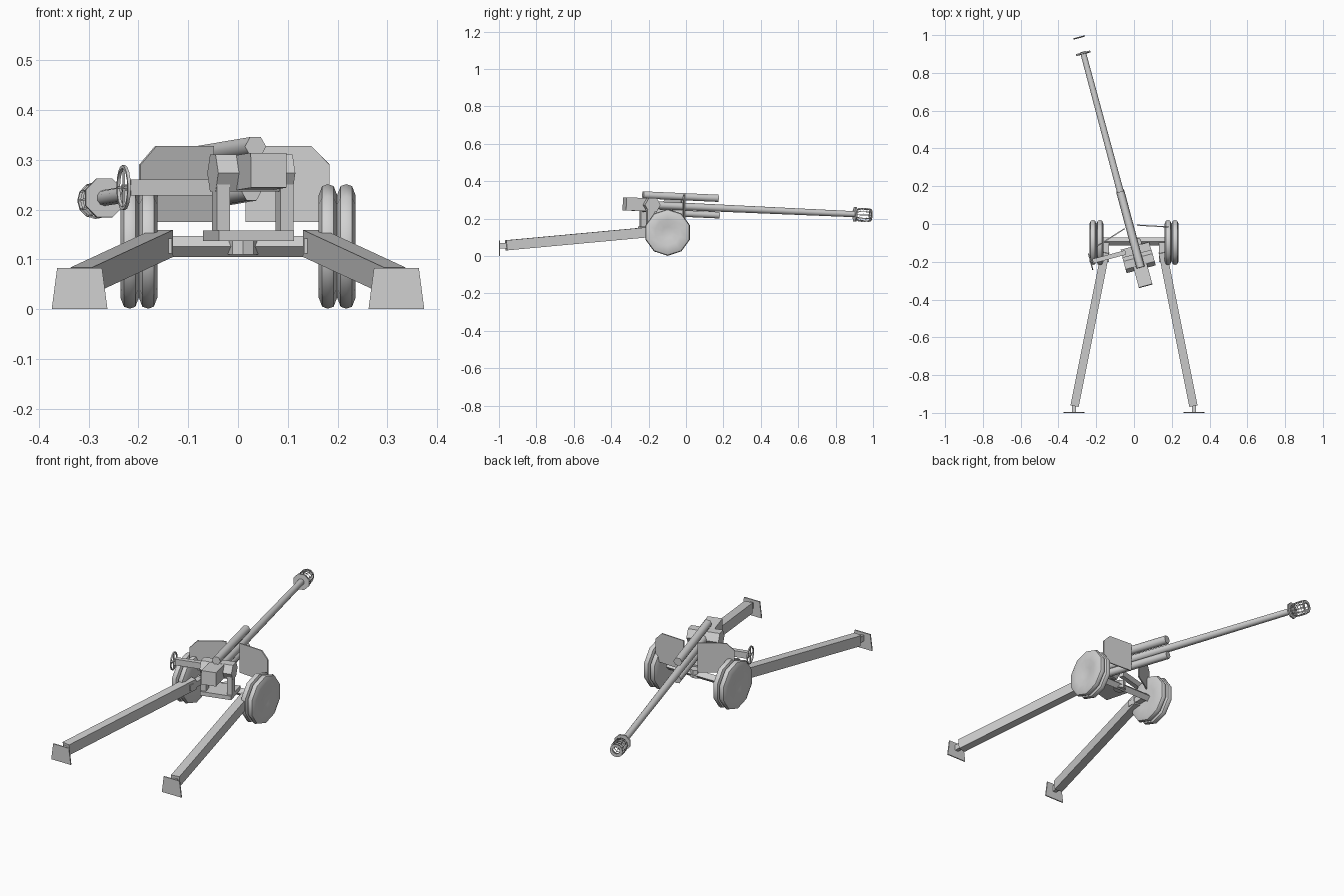
import bpy, bmesh, math
from mathutils import Matrix, Vector

if "Cube" in bpy.data.objects:
    bpy.data.objects.remove(bpy.data.objects["Cube"])

grey = bpy.data.materials.new("plain_grey")
grey.diffuse_color = (0.64, 0.64, 0.64, 1)
grey.use_nodes = True
grey.node_tree.nodes["Principled BSDF"].inputs["Base Color"].default_value = grey.diffuse_color


def finish(name, bm, angle=None):
    bmesh.ops.recalc_face_normals(bm, faces=bm.faces)
    me = bpy.data.meshes.new(name)
    bm.to_mesh(me)
    bm.free()
    me.materials.append(grey)
    ob = bpy.data.objects.new(name, me)
    bpy.context.collection.objects.link(ob)
    if angle:
        bpy.ops.object.select_all(action='DESELECT')
        bpy.context.view_layer.objects.active = ob
        ob.select_set(True)
        bpy.ops.object.shade_smooth_by_angle(angle=math.radians(angle))
    return ob


def frame(p, d):
    """Matrix at p whose y axis points along d, x axis level."""
    y = Vector(d).normalized()
    x = y.cross(Vector((0, 0, 1))).normalized()
    m = Matrix((x, y, x.cross(y))).transposed().to_4x4()
    m.translation = Vector(p)
    return m


def box(name, lo, hi, m=Matrix()):
    bm = bmesh.new()
    lo, hi = Vector(lo), Vector(hi)
    size = Matrix.Diagonal((*(hi - lo), 1))
    bmesh.ops.create_cube(bm, size=1, matrix=m @ Matrix.Translation((lo + hi) / 2) @ size)
    return finish(name, bm)


def turned(name, profile, n, m, spin=0, angle=None, perforate=False):
    """Spin (distance along y, radius) points around the y axis of m."""
    bm = bmesh.new()
    rings = []
    for a, r in profile:
        k = 1 if r == 0 else n
        ts = [2 * math.pi * i / n + math.radians(spin) for i in range(k)]
        rings.append([bm.verts.new(m @ Vector((r * math.sin(t), a, r * math.cos(t)))) for t in ts])
    for p, q in zip(rings, rings[1:]):
        for i in range(n):
            loop = [p[i % len(p)], p[(i + 1) % len(p)], q[(i + 1) % len(q)], q[i % len(q)]]
            bm.faces.new(list(dict.fromkeys(loop)))
    if perforate:
        walls = bm.faces[:]
        bmesh.ops.inset_individual(bm, faces=walls, thickness=0.0035)
        bmesh.ops.delete(bm, geom=walls, context='FACES')
    return finish(name, bm, angle)


def rod(name, m, a, b, r0, r1, n, spin=0, angle=None):
    return turned(name, [(a, 0), (a, r0), (b, r1), (b, 0)], n, m, spin, angle)


def prism(name, pts, m, t):
    """Outline in the x-z plane of m, thickened along y."""
    bm = bmesh.new()
    f = bm.faces.new([bm.verts.new(m @ Vector((x, -t / 2, z))) for x, z in pts])
    new = bmesh.ops.extrude_face_region(bm, geom=[f])["geom"]
    shift = m.to_3x3() @ Vector((0, t, 0))
    bmesh.ops.translate(bm, vec=shift, verts=[v for v in new if isinstance(v, bmesh.types.BMVert)])
    return finish(name, bm)


# Axle: square bar standing on its edge
rod("axle", frame((0, -0.093, 0.126), (1, 0, 0)), -0.17, 0.17, 0.021, 0.021, 4)

for side, s in (("left", -1), ("right", 1)):
    # Double wheels with dished centres
    for label, x0 in (("inner", 0.162), ("outer", 0.199)):
        dish_out = 0.012 if label == "outer" else 0.004
        prof = [(0.004, 0), (0.0, 0.06), (0.0, 0.103), (0.007, 0.121), (0.0185, 0.125),
                (0.030, 0.121), (0.037, 0.103), (0.036, 0.07), (0.037 - dish_out * 0.7, 0.03),
                (0.037 - dish_out, 0)]
        turned(f"{side}_{label}_wheel", prof, 10, frame((s * x0, -0.098, 0.126), (s, 0, 0)), angle=38)
    # Trail beam
    a, b = Vector((s * 0.152, -0.15, 0.132)), Vector((s * 0.314, -0.962, 0.057))
    box(f"{side}_trail", (-0.022, 0, -0.027), (0.022, (b - a).length, 0.027), frame(a, b - a))
    # Knuckle joining trail to axle
    box(f"{side}_trail_knuckle", (s * 0.148 - 0.015, -0.2, 0.112), (s * 0.148 + 0.015, -0.09, 0.142))
    # Ground spade and its bracket
    prism(f"{side}_spade", [(-0.056, 0), (0.056, 0), (0.045, 0.083), (-0.045, 0.083)],
          Matrix.Translation((s * 0.318, -0.997, 0)), 0.006)
    box(f"{side}_spade_bracket", (s * 0.317 - 0.01, -0.995, 0.04), (s * 0.317 + 0.01, -0.95, 0.07))

# Traversed carriage frame and slightly depressed gun frame
yaw = math.radians(15)
turn = Matrix.Translation((0.05, -0.285, 0)) @ Matrix.Rotation(yaw, 4, 'Z')
gun = turn @ Matrix.Translation((0, 0, 0.277)) @ Matrix.Rotation(math.radians(-2.5), 4, 'X')

# Saddle and pillars
box("saddle_plate", (-0.078, 0.05, 0.137), (0.078, 0.175, 0.158), turn)
rod("saddle_pivot", frame((0.01, -0.1, 0.11), (0.001, 0, 1)), 0, 0.04, 0.03, 0.03, 8)
for side, s in (("left", -1), ("right", 1)):
    box(f"{side}_pillar", (s * 0.066 - 0.0135, 0.06, 0.158), (s * 0.066 + 0.0135, 0.1, 0.26), turn)

# Trunnion drum across the gun
drum = turn @ Matrix.Translation((0, 0.09, 0.273)) @ Matrix.Rotation(-math.pi / 2, 4, 'Z')
rod("trunnion_drum", drum, -0.08, 0.08, 0.043, 0.043, 6, 30)

# Breech, barrel and recoil cylinders
box("breech", (-0.037, -0.045, -0.035), (0.037, 0.075, 0.035), gun)
rod("barrel", gun, 0.06, 1.24, 0.021, 0.016, 10, 0, 50)
rod("upper_recoil_cylinder", gun @ Matrix.Translation((0, 0, 0.052)), 0.055, 0.47, 0.022, 0.022, 6, 30, 65)
rod("lower_recoil_cylinder", gun @ Matrix.Translation((0, 0, -0.038)), 0.09, 0.48, 0.02, 0.02, 6, 30, 65)

# Muzzle brake: collar, perforated sleeve, end ring
rod("muzzle_collar", gun, 1.228, 1.236, 0.042, 0.042, 8, 22.5)
sleeve = turned("muzzle_sleeve", [(1.236, 0.024), (1.25, 0.033), (1.268, 0.035), (1.286, 0.035),
                                  (1.304, 0.035), (1.32, 0.032)], 12, gun, perforate=True)
thick = sleeve.modifiers.new("wall", 'SOLIDIFY')
thick.thickness = 0.004
turned("muzzle_end_ring", [(1.316, 0.018), (1.316, 0.032), (1.321, 0.032), (1.321, 0.018),
                           (1.316, 0.018)], 12, gun)

# Swept shield wings with clipped outer corners
for side, inner, outer in (("left", (-0.05, -0.025), (-0.197, -0.118)),
                           ("right", (0.015, -0.006), (0.184, -0.016))):
    p, q = Vector((*inner, 0)), Vector((*outer, 0))
    w = (q - p).length
    m = frame(p, Vector((0, 0, 1)).cross(q - p))
    prism(f"{side}_shield", [(0, 0.175), (w, 0.175), (w, 0.29), (w * 0.78, 0.328), (0, 0.328)], m, 0.006)

# Aiming arm with handwheel at its end
arm_end = Vector((-0.218, -0.197, 0.244))
e1 = Vector((math.cos(yaw), math.sin(yaw), 0))
arm = frame(arm_end, e1)
box("aiming_arm", (-0.012, 0, -0.016), (0.012, 0.18, 0.016), arm)
hub = frame(arm_end - e1 * 0.012, e1)
rod("handwheel_shaft", hub, -0.004, 0.014, 0.006, 0.006, 8)
turned("handwheel_rim", [(-0.003, 0.039), (-0.003, 0.045), (0.003, 0.045), (0.003, 0.039),
                         (-0.003, 0.039)], 16, hub, angle=40)
for i in range(2):
    spin = hub @ Matrix.Rotation(i * math.pi / 2, 4, 'Y')
    box(f"handwheel_spoke_{i + 1}", (-0.041, -0.002, -0.002), (0.041, 0.002, 0.002), spin)
